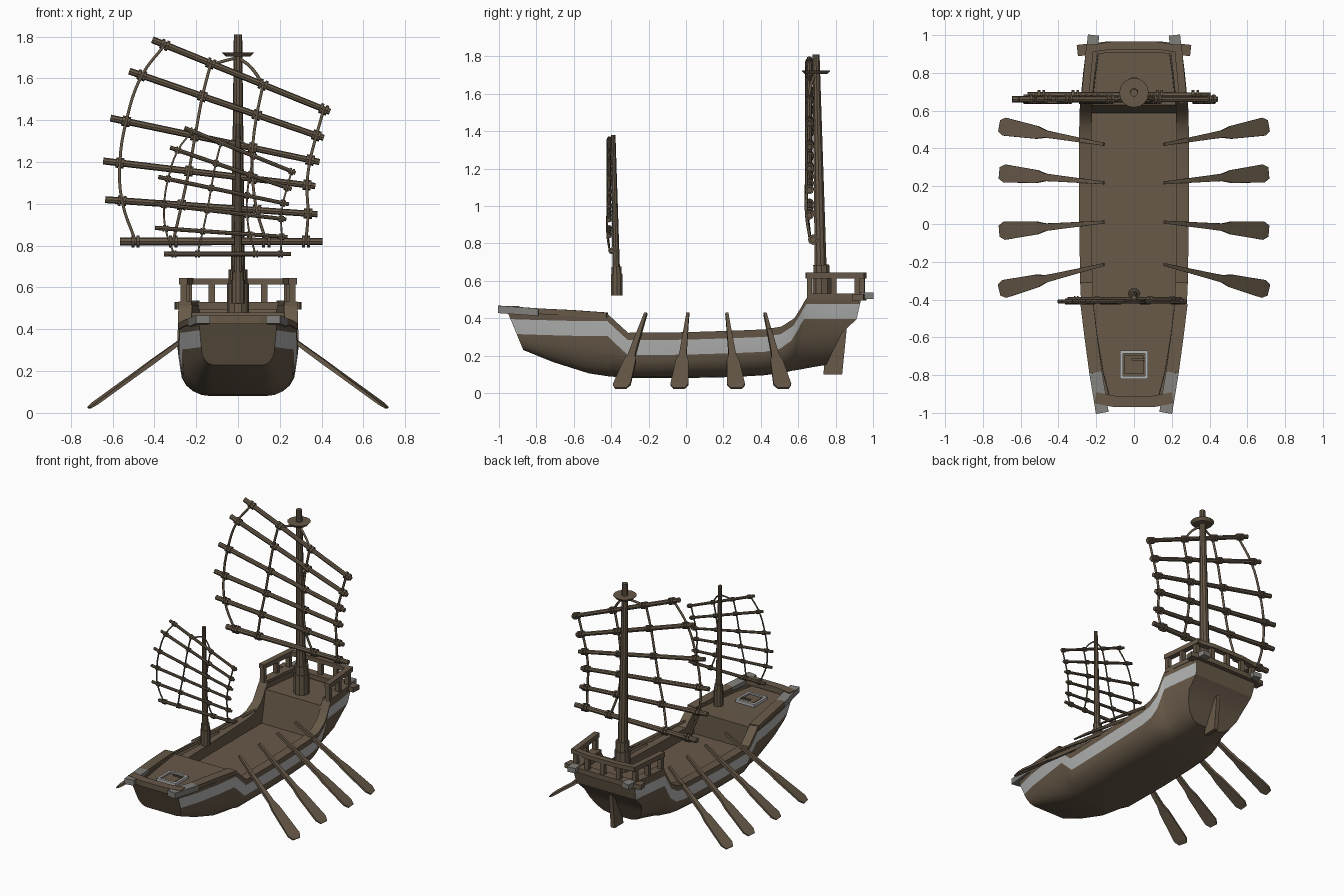
import bpy, bmesh, math
from mathutils import Vector

if "Cube" in bpy.data.objects:
    bpy.data.objects.remove(bpy.data.objects["Cube"])

def mat(name, c):
    m = bpy.data.materials.new(name)
    m.diffuse_color = (*c, 1)
    m.use_nodes = True
    m.node_tree.nodes["Principled BSDF"].inputs["Base Color"].default_value = m.diffuse_color
    return m
WOOD = mat("brown_wood", (.135, .10, .065))
PALE = mat("pale_grey_paint", (.45, .46, .45))
GREY = mat("weathered_grey", (.22, .215, .20))

def finish(name, bm, mats, smooth=True):
    bmesh.ops.recalc_face_normals(bm, faces=bm.faces)
    me = bpy.data.meshes.new(name)
    bm.to_mesh(me)
    bm.free()
    ob = bpy.data.objects.new(name, me)
    bpy.context.collection.objects.link(ob)
    for m in mats:
        me.materials.append(m)
    if smooth:
        bpy.ops.object.select_all(action='DESELECT')
        ob.select_set(True)
        bpy.context.view_layer.objects.active = ob
        bpy.ops.object.shade_smooth_by_angle(angle=math.radians(30))
    return ob

def skin(bm, rings, caps=True):
    """Join closed rings of points into a skin."""
    vs = [[bm.verts.new(p) for p in r] for r in rings]
    n = len(vs[0])
    for a, b in zip(vs, vs[1:]):
        for i in range(n):
            bm.faces.new((a[i], a[(i + 1) % n], b[(i + 1) % n], b[i]))
    if caps:
        bm.faces.new(vs[0])
        bm.faces.new(vs[-1])

def tube(bm, a, b, r1, r2=None, n=8):
    a, b = Vector(a), Vector(b)
    q = (b - a).to_track_quat('Z', 'Y')
    skin(bm, [[p + q @ Vector((r * math.cos(2 * math.pi * i / n), r * math.sin(2 * math.pi * i / n), 0))
               for i in range(n)] for p, r in ((a, r1), (b, r1 if r2 is None else r2))])

def bar(bm, path, w, h):
    """Rectangular bar along a path; points are the middle of its top face."""
    pts = [Vector(p) for p in path]
    rings = []
    for i, p in enumerate(pts):
        d = pts[min(i + 1, len(pts) - 1)] - pts[max(i - 1, 0)]
        s = Vector((-d.y, d.x, 0)).normalized() * w / 2
        down = Vector((0, 0, h))
        rings.append([p - s, p + s, p + s - down, p - s - down])
    skin(bm, rings)

def box(bm, x0, x1, y0, y1, z0, z1):
    skin(bm, [[(x0, y0, z), (x1, y0, z), (x1, y1, z), (x0, y1, z)] for z in (z0, z1)])

# Hull: stations of (y top, y keel, half width, flat bottom half width, top z, keel z, deck z)
stations = [(-.955, -.87, .185, .12, .435, .23, .415), (-.8, -.71, .225, .13, .43, .165, .413),
            (-.6, -.52, .258, .135, .425, .105, .41), (-.42, -.42, .28, .13, .425, .09, .41),
            (-.405, -.405, .281, .13, .41, .088, .41), (-.4, -.4, .281, .13, .405, .088, .25),
            (-.31, -.31, .285, .13, .322, .08, .25), (0, 0, .29, .13, .325, .08, .25),
            (.25, .25, .29, .13, .333, .085, .25), (.42, .42, .29, .125, .34, .095, .25),
            (.51, .49, .29, .12, .355, .105, .25), (.58, .54, .288, .115, .40, .112, .25),
            (.62, .57, .287, .11, .465, .12, .25), (.63, .575, .286, .11, .485, .12, .48),
            (.65, .59, .284, .105, .515, .122, .48), (.8, .67, .268, .09, .515, .137, .48),
            (.94, .75, .248, .08, .515, .15, .48)]
NARC = 5
def section(k):
    yt, yk, w, b, zt, zk, zd = stations[k]
    zb, zc = zt - .04, zt - .12
    wc = w * .95
    prof = [(0, zd), (w - .065, zd), (w - .065, zt), (w, zt), (w * .99, zb), (wc, zc)]
    for i in range(1, NARC + 1):
        a = math.pi / 2 * i / NARC
        prof.append((b + (wc - b) * math.cos(a), zc - (zc - zk) * math.sin(a)))
    def ypos(z):
        if k == len(stations) - 1:   # stepped transom
            for (z0, y0), (z1, y1) in zip(((.15, .75), (.345, .845), (.385, .91)),
                                          ((.345, .845), (.385, .91), (.52, .94))):
                if z <= z1 + 1e-6:
                    return y0 + (y1 - y0) * (z - z0) / (z1 - z0)
        return yk + (yt - yk) * (z - zk) / (zt - zk)
    return [Vector((x, ypos(z), z)) for x, z in prof]

bm = bmesh.new()
grid = []
for k in range(len(stations)):
    right = section(k)
    R = [bm.verts.new(p) for p in right]
    L = [R[0]] + [bm.verts.new((-p.x, p.y, p.z)) for p in right[1:]]
    grid.append((R, L))
for (R0, L0), (R1, L1) in zip(grid, grid[1:]):
    for A, B in ((R0, R1), (L0, L1)):
        for i in range(len(A) - 1):
            f = bm.faces.new((A[i], A[i + 1], B[i + 1], B[i]))
            f.material_index = 1 if i == 4 else 0      # painted stripe
    bm.faces.new((R0[-1], L0[-1], L1[-1], R1[-1]))
for R, L in (grid[0], grid[-1]):                        # bow and stern plates
    for i in range(3, len(R) - 1):
        bm.faces.new((R[i], R[i + 1], L[i + 1], L[i]))
finish("hull", bm, [WOOD, PALE])

# Rudder
bm = bmesh.new()
skin(bm, [[(x, .75, .30), (x, .735, .10), (x, .835, .10), (x, .86, .35), (x, .80, .37)] for x in (-.015, .015)])
finish("rudder", bm, [WOOD], False)

# Gunwale caps at bow and stern with grey tips, plus cross beams
bow, tips, stern = bmesh.new(), bmesh.new(), bmesh.new()
for s in (-1, 1):
    bar(tips, [(s * .168, -1, .467), (s * .203, -.785, .452)], .068, .04)
    bar(bow, [(s * .203, -.785, .452), (s * .228, -.6, .443), (s * .25, -.42, .43)], .068, .03)
    bar(tips, [(s * .222, .93, .538), (s * .214, 1, .538)], .06, .035)
    bar(stern, [(s * .253, .65, .533), (s * .238, .8, .533), (s * .222, .93, .533)], .062, .03)
bar(bow, [(-.205, -.92, .466), (-.10, -.94, .466), (.10, -.94, .466), (.205, -.92, .466)], .06, .04)
bar(stern, [(-.30, .918, .53), (-.15, .935, .53), (.15, .935, .53), (.30, .918, .53)], .06, .035)
finish("bow_rails", bow, [WOOD], False)
finish("rail_tips", tips, [GREY], False)
finish("stern_rails", stern, [WOOD], False)

# Stern balustrade
bm = bmesh.new()
for s in (-1, 1):
    bar(bm, [(s * .262, .64, .645), (s * .232, .95, .645)], .04, .032)
    for x, y in ((.26, .66), (.248, .79), (.235, .915), (.125, .94)):
        box(bm, s * x - .016, s * x + .016, y - .014, y + .014, .50, .62)
box(bm, -.016, .016, .93, .958, .50, .62)
bar(bm, [(-.25, .925, .643), (-.12, .945, .643), (.12, .945, .643), (.25, .925, .643)], .04, .03)
finish("stern_balustrade", bm, [WOOD], False)

# Foredeck hatch
bm = bmesh.new()
for s in (-1, 1):
    box(bm, s * .067 - .008, s * .067 + .008, -.82, -.67, .40, .432)
    box(bm, -.059, .059, -.745 + s * .067 - .008, -.745 + s * .067 + .008, .40, .432)
finish("hatch_frame", bm, [PALE], False)
bm = bmesh.new()
box(bm, -.05, .05, -.795, -.695, .40, .428)
box(bm, -.012, .06, -.722, -.712, .42, .436)
finish("hatch_lid", bm, [WOOD], False)

# Oars: flat-bladed lofts of (position along, half width, half thickness)
oar = [(0, .008, .008), (.08, .009, .009), (.45, .017, .011), (.56, .02, .010),
       (.64, .034, .008), (.95, .048, .006), (1, .03, .004)]
for i, (y0, y1) in enumerate(((-.215, -.35), (.01, -.038), (.218, .27), (.422, .52))):
    for s, side in ((1, "right"), (-1, "left")):
        a, b = Vector((s * .16, y0, .425)), Vector((s * .712, y1, .025))
        d = (b - a).normalized()
        u = Vector((-d.y, d.x, 0)).normalized()
        v = d.cross(u)
        bm = bmesh.new()
        skin(bm, [[a.lerp(b, t) + u * (w * p) + v * (h * q) for p, q in ((1, 1), (-1, 1), (-1, -1), (1, -1))]
                  for t, w, h in oar])
        finish(f"oar_{side}_{i + 1}", bm, [WOOD], False)

# Rigs: battens as (left x, left z, right x, right z)
battens = [(-.41, 1.785, .44, 1.44), (-.52, 1.635, .41, 1.315), (-.61, 1.41, .39, 1.20),
           (-.645, 1.205, .37, 1.085), (-.635, 1.02, .38, .95), (-.565, .82, .405, .82)]
ropes = [(-.35, -.46, -.535, -.565, -.555, -.49), (-.13, -.17, -.205, -.235, -.27, -.31),
         (.12, .09, .07, .07, .09, .135), (.41, .375, .345, .33, .335, .325)]

def rig(name, scale, y_shift, z_shift, disc):
    def P(x, y, z):   # main-rig position to final position
        return Vector((x * scale, y_shift + (y - .73) * scale, z_shift + (z - .82) * scale))
    bm = bmesh.new()
    tube(bm, P(0, .725, .44), P(0, .695, 1.81), .036 * scale, .02 * scale, 10)
    tube(bm, P(0, .725, .44), P(0, .725, .62), .052 * scale, n=10)
    tube(bm, P(0, .725, .62), P(0, .723, .685), .045 * scale, n=10)
    if disc:
        tube(bm, P(0, .695, 1.705), P(0, .695, 1.725), .06, .078, 16)
    finish(name + "_mast", bm, [WOOD])
    bm, knots = bmesh.new(), bmesh.new()
    paths = [[] for _ in ropes]
    for i, (x0, z0, x1, z1) in enumerate(battens):
        y = .68 if i == 5 else .66
        r = (.019 if i == 5 else .0165) * scale
        a, b = P(x0, y, z0), P(x1, y, z1)
        tube(bm, a, b, r, r * .9)
        d = (b - a).normalized() * .009 * scale
        for path, xs in zip(paths, ropes):
            z = z0 + (z1 - z0) * (xs[i] - x0) / (x1 - x0)
            c = P(xs[i], y, z)
            for k in (-1.4, 1.4):     # paired lashings
                tube(knots, c + d * (k - .8), c + d * (k + .8), r * 1.5)
            path.append(c + Vector((0, -.016 * scale, 0)))
    finish(name + "_sail_battens", bm, [WOOD])
    finish(name + "_lashings", knots, [WOOD])
    top = P(0, .69, 1.70)
    paths += [[top, P(.06, .67, 1.655), P(.12, .655, 1.57)], [top, P(-.06, .67, 1.685), P(-.13, .655, 1.665)]]
    cu = bpy.data.curves.new(name + "_ropes", 'CURVE')
    cu.dimensions = '3D'
    cu.bevel_depth = .008 * scale
    cu.bevel_resolution = 1
    cu.resolution_u = 4
    for path in paths:
        sp = cu.splines.new('BEZIER')
        sp.bezier_points.add(len(path) - 1)
        for bp, p in zip(sp.bezier_points, path):
            bp.co = p
            bp.handle_left_type = bp.handle_right_type = 'AUTO'
    cu.materials.append(WOOD)
    ob = bpy.data.objects.new(name + "_ropes", cu)
    bpy.context.collection.objects.link(ob)
    bpy.ops.object.select_all(action='DESELECT')
    ob.select_set(True)
    bpy.context.view_layer.objects.active = ob
    bpy.ops.object.convert(target='MESH')

rig("main", 1, .73, .82, True)
rig("fore", .625, -.367, .76, False)
